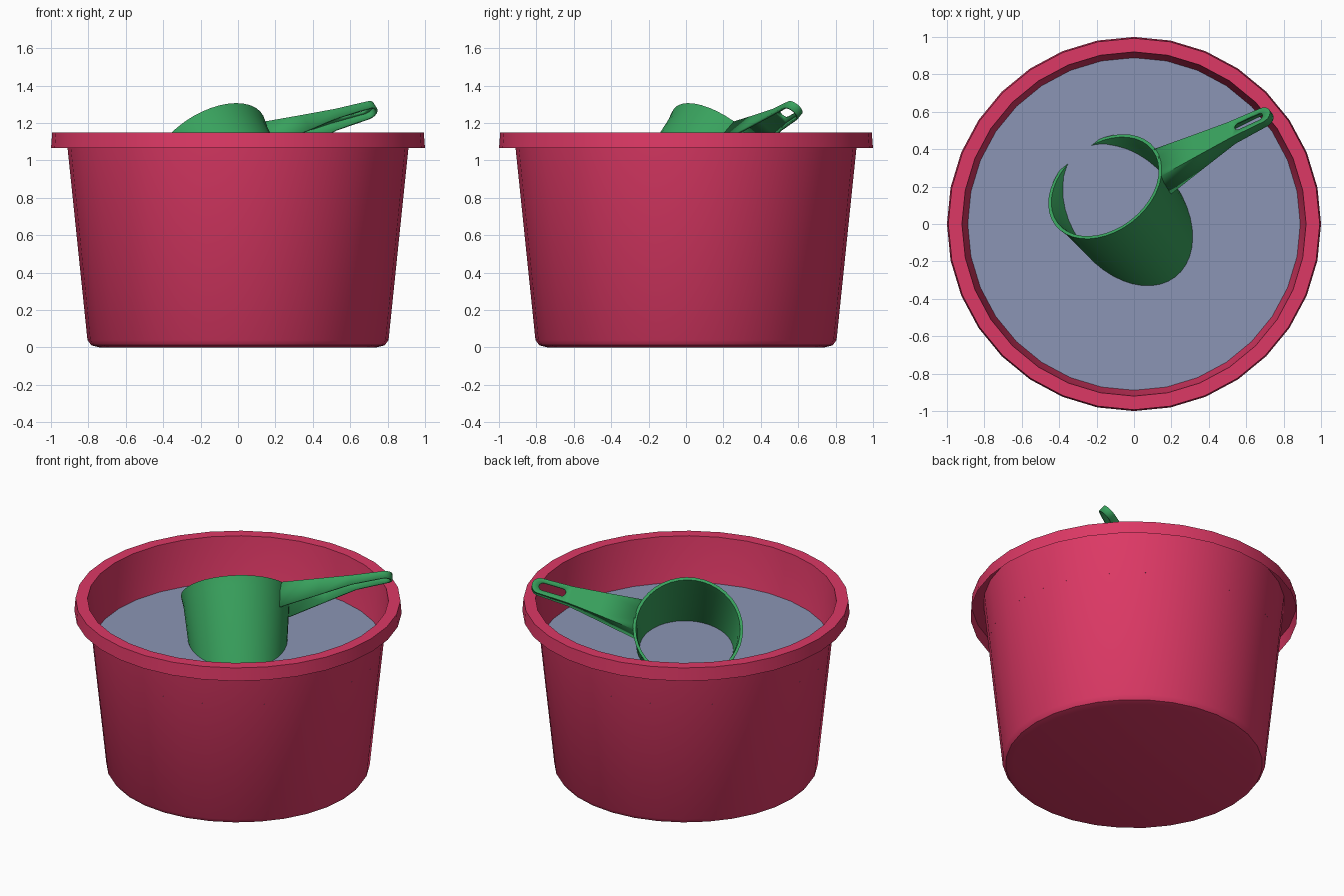
import bpy, bmesh, math
from mathutils import Vector, Matrix

if "Cube" in bpy.data.objects:
    bpy.data.objects.remove(bpy.data.objects["Cube"])


def finish(bm, name, color, angle=30):
    bmesh.ops.recalc_face_normals(bm, faces=bm.faces)
    me = bpy.data.meshes.new(name)
    bm.to_mesh(me)
    bm.free()
    ob = bpy.data.objects.new(name, me)
    bpy.context.collection.objects.link(ob)
    me.materials.append(color)
    bpy.ops.object.select_all(action='DESELECT')
    ob.select_set(True)
    bpy.context.view_layer.objects.active = ob
    bpy.ops.object.shade_smooth_by_angle(angle=math.radians(angle))
    return ob


def material(name, rgb):
    m = bpy.data.materials.new(name)
    m.diffuse_color = (*rgb, 1)
    m.use_nodes = True
    m.node_tree.nodes["Principled BSDF"].inputs["Base Color"].default_value = m.diffuse_color
    return m


def lathe(name, profile, color, steps=32):
    bm = bmesh.new()
    vs = [bm.verts.new((r, 0, z)) for r, z in profile]
    es = [bm.edges.new(p) for p in zip(vs, vs[1:])]
    bmesh.ops.spin(bm, geom=vs + es, cent=(0, 0, 0), axis=(0, 0, 1),
                   angle=math.tau, steps=steps)
    bmesh.ops.remove_doubles(bm, verts=bm.verts, dist=1e-4)
    return finish(bm, name, color)


pink = material("pink_plastic", (0.72, 0.04, 0.13))
green = material("green_plastic", (0.04, 0.36, 0.11))
blue = material("water_blue", (0.26, 0.30, 0.46))

# thin tub wall with a hanging rim skirt
lathe("tub", [(0, 0), (0.74, 0), (0.785, 0.012), (0.805, 0.04),
              (0.92, 1.15), (0.993, 1.15), (1.0, 1.065)], pink)

# water surface
bm = bmesh.new()
bmesh.ops.create_circle(bm, cap_ends=True, segments=32, radius=0.889)
water = finish(bm, "water", blue)
water.location.z = 0.85

# scoop frame: opening tilted 45 degrees, handle rolled up in the rim plane
az, tilt, roll = math.radians(128), math.radians(45), math.radians(18.7)
u = Vector((math.cos(az), math.sin(az), 0))
n = u * math.sin(tilt) + Vector((0, 0, math.cos(tilt)))
h = -u * math.cos(tilt) + Vector((0, 0, math.sin(tilt)))
r = Vector((math.sin(az), -math.cos(az), 0))
e = r * math.cos(roll) + h * math.sin(roll)
frame = Matrix((e, n.cross(e), n)).transposed().to_4x4()
frame.translation = (-0.155, 0.2, 1.068)

# scoop cup with wall thickness
cup = lathe("scoop_cup", [(0, -0.64), (0.245, -0.64), (0.268, -0.63), (0.277, -0.605),
                          (0.325, -0.06), (0.337, 0), (0.319, 0), (0.308, -0.06),
                          (0.258, -0.6), (0.24, -0.62), (0, -0.62)], green, 40)
cup.matrix_world = frame

# handle: tapered plate with a slot and side flanges
outline = [(0.33 * math.cos(a), 0.33 * math.sin(a))
           for a in (math.radians(-18 + 6 * i) for i in range(7))]
outline += [(0.55, 0.076), (0.75, 0.056)]
outline += [(0.945 + 0.05 * math.cos(a), 0.05 * math.sin(a))
            for a in (math.radians(90 - 18 * i) for i in range(11))]
outline += [(0.75, -0.056), (0.55, -0.076)]
slot = [(cx + 0.025 * math.cos(math.radians(s + 30 * i)),
         0.025 * math.sin(math.radians(s + 30 * i)))
        for cx, s in ((0.925, -90), (0.805, 90)) for i in range(7)]

bm = bmesh.new()
loops = []
for pts in (outline, slot):
    vs = [bm.verts.new((x, y, 0)) for x, y in pts]
    loops.append([bm.edges.new((vs[i], vs[(i + 1) % len(vs)])) for i in range(len(vs))])
    if pts is outline:
        rim = vs
bmesh.ops.triangle_fill(bm, edges=loops[0] + loops[1], use_beauty=True, normal=(0, 0, 1))


def flange(v):
    x, y, _ = v.co
    t = min(1, max(0, (x - 0.31) / 0.5))
    return bm.verts.new((x - 0.012 * (1 - t), y, -0.16 + 0.115 * t))


side = rim[6:] + [rim[0]]
low = [flange(v) for v in side]
for i in range(len(side) - 1):
    bm.faces.new((side[i], side[i + 1], low[i + 1], low[i]))
handle = finish(bm, "scoop_handle", green, 40)
handle.matrix_world = frame
mod = handle.modifiers.new("thickness", 'SOLIDIFY')
mod.thickness = 0.012
mod.offset = -1
